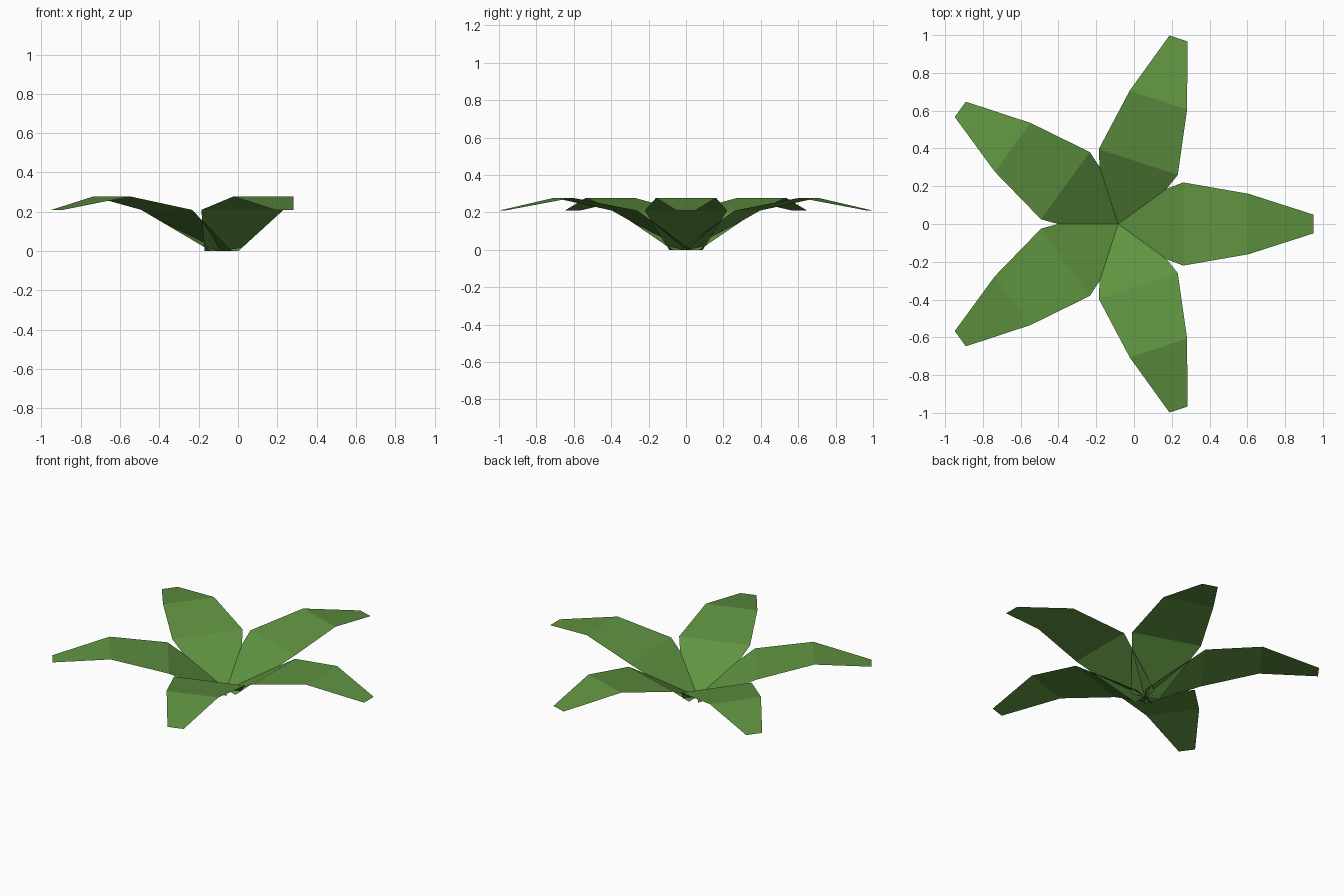
import bpy, math
from mathutils import Matrix

if "Cube" in bpy.data.objects:
    bpy.data.objects.remove(bpy.data.objects["Cube"])

green = bpy.data.materials.new("leaf_green")
green.diffuse_color = (0.115, 0.292, 0.052, 1)
green.use_nodes = True
green.node_tree.nodes["Principled BSDF"].inputs["Base Color"].default_value = green.diffuse_color

# Leaf cross-sections: distance from centre, half width, height
SECTIONS = [(0.0, 0.09, 0.0), (0.345, 0.22, 0.21),
            (0.69, 0.16, 0.278), (1.033, 0.05, 0.21)]
CENTRE_X = -0.084

# One flat-faced arching leaf, shared by the whole rosette
verts = [(r, s * w, z) for r, w, z in SECTIONS for s in (-1, 1)]
faces = [(i, i + 2, i + 3, i + 1) for i in range(0, len(verts) - 2, 2)]
mesh = bpy.data.meshes.new("leaf")
mesh.from_pydata(verts, [], faces)
mesh.materials.append(green)

# Five leaves around the centre
for k in range(5):
    leaf = bpy.data.objects.new(f"leaf_{k + 1}", mesh)
    leaf.matrix_world = (Matrix.Translation((CENTRE_X, 0, 0))
                         @ Matrix.Rotation(math.radians(72 * k), 4, 'Z'))
    bpy.context.collection.objects.link(leaf)
